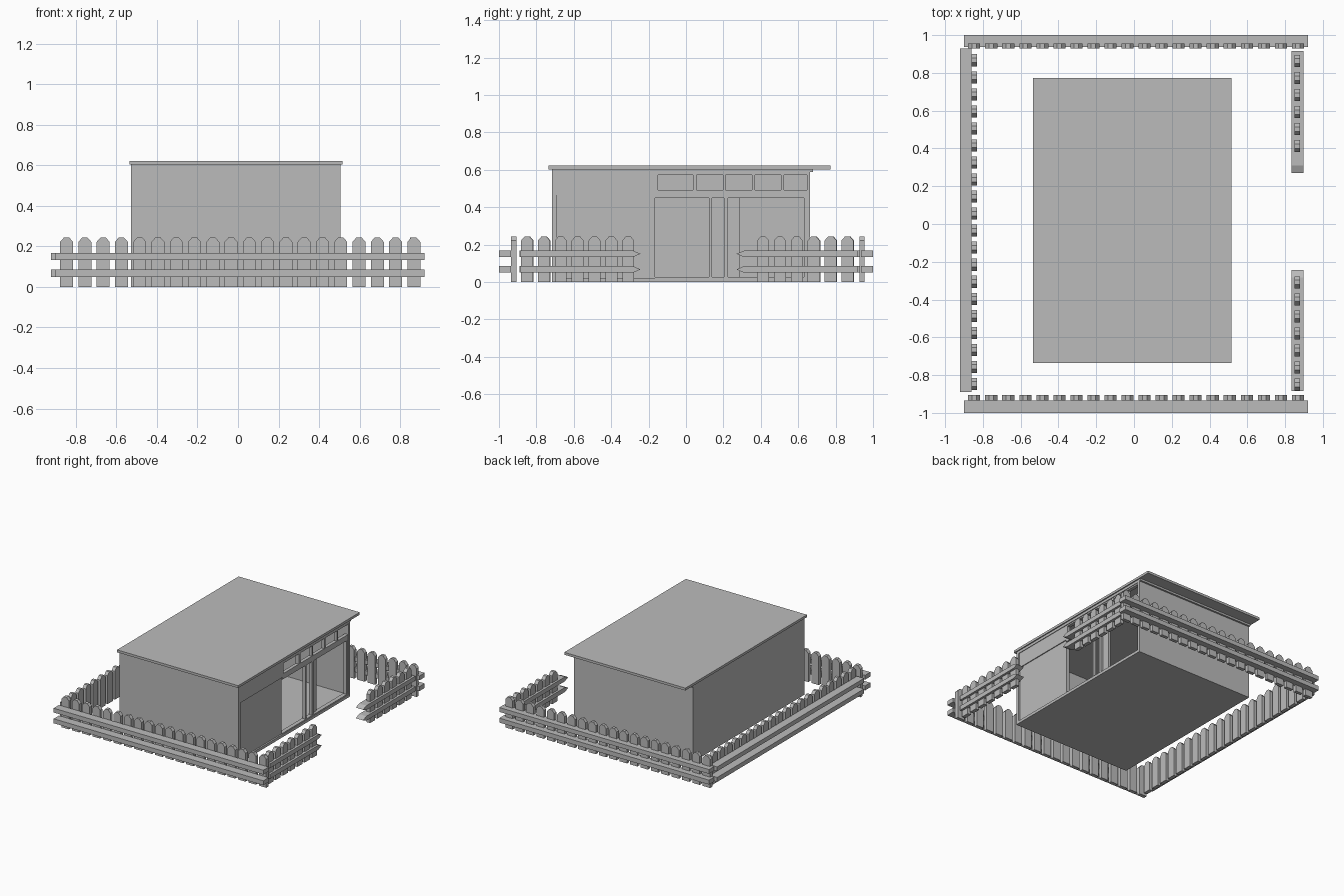
import bpy, bmesh

if "Cube" in bpy.data.objects:
    bpy.data.objects.remove(bpy.data.objects["Cube"])

grey = bpy.data.materials.new("plain grey")
grey.diffuse_color = (0.5, 0.5, 0.5, 1)
grey.use_nodes = True
grey.node_tree.nodes["Principled BSDF"].inputs["Base Color"].default_value = grey.diffuse_color


def finish(name, bm):
    bmesh.ops.recalc_face_normals(bm, faces=bm.faces)
    me = bpy.data.meshes.new(name)
    bm.to_mesh(me)
    bm.free()
    me.materials.append(grey)
    ob = bpy.data.objects.new(name, me)
    bpy.context.collection.objects.link(ob)


def prism(bm, profile, axis, a, b):
    """Extrude a (horizontal, z) profile along axis from a to b."""
    def place(u, z, d):
        return (d, u, z) if axis == "x" else (u, d, z)
    lo = [bm.verts.new(place(u, z, a)) for u, z in profile]
    hi = [bm.verts.new(place(u, z, b)) for u, z in profile]
    bm.faces.new(lo)
    bm.faces.new(hi[::-1])
    n = len(profile)
    for i in range(n):
        j = (i + 1) % n
        bm.faces.new((lo[i], hi[i], hi[j], lo[j]))


def add_box(bm, x0, x1, y0, y1, z0, z1):
    prism(bm, [(y0, z0), (y1, z0), (y1, z1), (y0, z1)], "x", x0, x1)


def box(name, *dims):
    bm = bmesh.new()
    add_box(bm, *dims)
    finish(name, bm)


def pickets(name, axis, a, b, first, count, step=0.0902):
    """Row of boards with clipped tops; a..b is the board thickness."""
    bm = bmesh.new()
    w = 0.032
    for i in range(count):
        c = first + i * step
        prism(bm, [(c - w, 0), (c + w, 0), (c + w, 0.222), (c + 0.012, 0.245),
                   (c - 0.012, 0.245), (c - w, 0.222)], axis, a, b)
    finish(name, bm)


RAILS = ((0.05, 0.085), (0.134, 0.168))


def rails(name, x0, x1, y0, y1):
    bm = bmesh.new()
    for z0, z1 in RAILS:
        add_box(bm, x0, x1, y0, y1, z0, z1)
    finish(name, bm)


def pointed_rails(name, end, tip):
    """Rails of the gate side, pointed towards the gap."""
    bm = bmesh.new()
    s = tip + (0.04 if end > tip else -0.04)
    for z0, z1 in RAILS:
        prism(bm, [(end, z0), (s, z0), (tip, (z0 + z1) / 2), (s, z1), (end, z1)],
              "x", 0.833, 0.897)
    finish(name, bm)


# fence
rails("front_rails", -0.90, 0.92, -1.0, -0.935)
pickets("front_pickets", "y", -0.935, -0.906, -0.846, 20)
rails("back_rails", -0.90, 0.92, 0.936, 1.0)
pickets("back_pickets", "y", 0.928, 0.955, -0.846, 20)
rails("left_rails", -0.922, -0.86, -0.89, 0.93)
pickets("left_pickets", "x", -0.86, -0.832, -0.847, 20)
pointed_rails("right_front_rails", -0.885, -0.243)
pickets("right_front_pickets", "x", 0.85, 0.88, -0.85, 7)
pointed_rails("right_back_rails", 0.917, 0.27)
pickets("right_back_pickets", "x", 0.85, 0.88, 0.412, 6)

# house shell
XL, XR, YF, YB, TOP = -0.527, 0.507, -0.717, 0.664, 0.603
box("floor", XL, XR, YF, YB, 0, 0.022)
box("front_wall", XL, XR, YF, YF + 0.027, 0, TOP)
box("back_wall", XL, XR, YB - 0.018, YB, 0, TOP)
box("left_wall", XL, XL + 0.025, YF, YB, 0, TOP)
box("roof", -0.535, 0.516, -0.735, 0.772, TOP, 0.622)
box("back_trim", XL, XR, YB, 0.678, 0.588, TOP)

# right side: panels and bands
box("top_beam", 0.47, XR, -0.69, 0.646, 0.583, TOP)
box("lower_panel", 0.47, 0.495, -0.69, -0.166, 0, 0.465)
box("upper_panel", 0.47, 0.502, -0.69, -0.166, 0.465, 0.583)
box("lintel", 0.47, 0.502, -0.166, 0.646, 0.449, 0.470)
box("threshold", 0.47, 0.502, -0.166, 0.646, 0.0, 0.027)

# strip of five open windows
bm = bmesh.new()
add_box(bm, 0.475, 0.502, -0.166, 0.646, 0.470, 0.492)
add_box(bm, 0.475, 0.502, -0.166, 0.646, 0.572, 0.583)
for y0, y1 in ((-0.166, -0.15), (0.037, 0.056), (0.199, 0.212),
               (0.353, 0.369), (0.509, 0.524)):
    add_box(bm, 0.475, 0.502, y0, y1, 0.492, 0.572)
finish("window_frames", bm)

# sliding door frames
bm = bmesh.new()
for x0, x1, y0, y1 in ((0.475, 0.50, 0.123, 0.138), (0.475, 0.50, 0.203, 0.225),
                       (0.46, 0.48, 0.225, 0.285), (0.475, 0.50, 0.632, 0.646)):
    add_box(bm, x0, x1, y0, y1, 0.022, 0.452)
finish("sliding_door_frames", bm)
